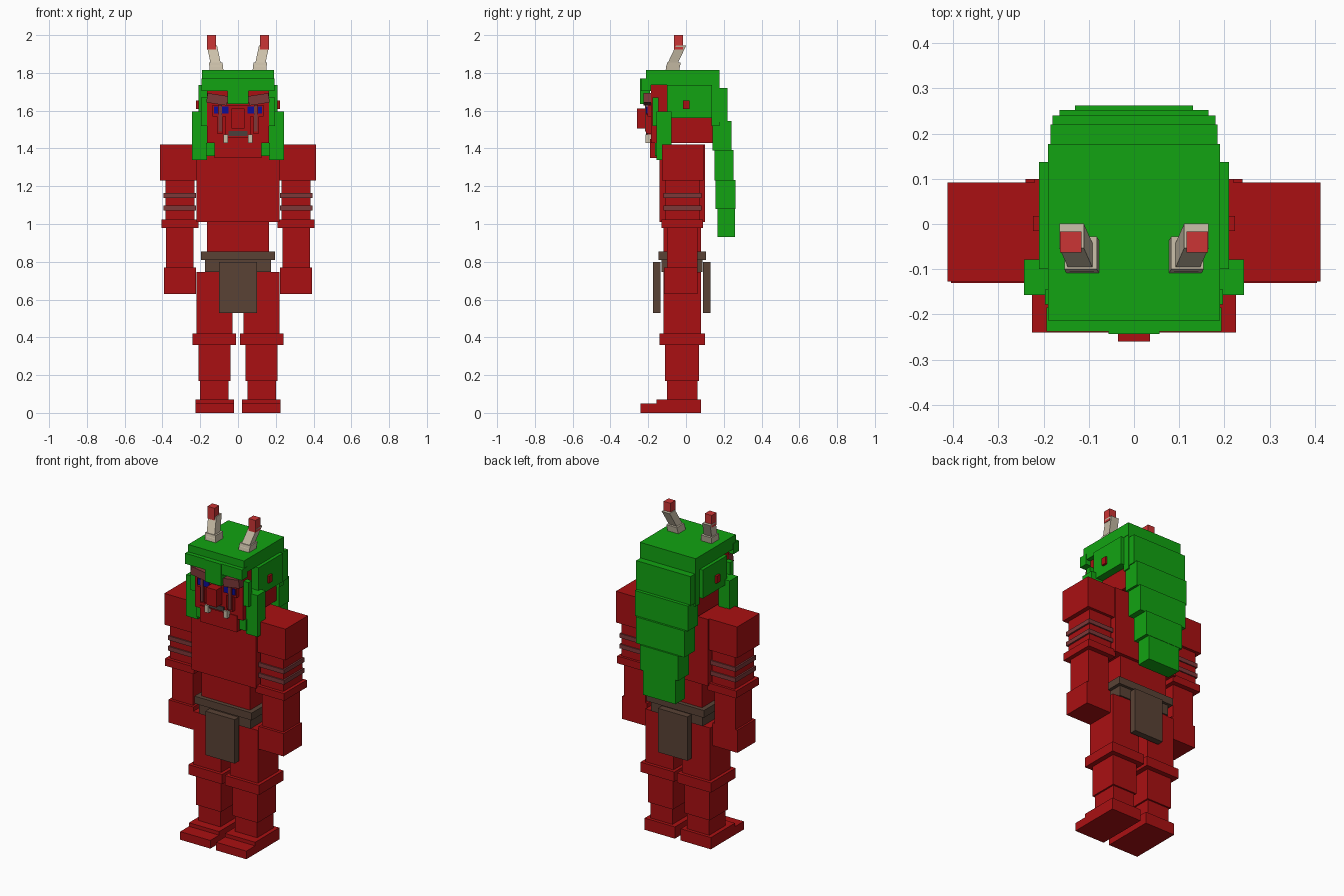
import bpy, math
from mathutils import Vector


def material(name, r, g, b):
    m = bpy.data.materials.new(name)
    m.diffuse_color = (r, g, b, 1)
    return m


RED = material("red skin", 0.40, 0.005, 0.006)
GREEN = material("green hair", 0.006, 0.37, 0.006)
BROWN = material("brown cloth", 0.10, 0.055, 0.036)
BONE = material("bone", 0.60, 0.53, 0.40)
TIP = material("horn tip red", 0.60, 0.035, 0.035)
BLUE = material("blue eye", 0.004, 0.004, 0.32)
STRIPE = material("war paint", 0.20, 0.04, 0.04)
MOUTH = material("dark mouth", 0.07, 0.05, 0.045)


def cuboid(name, center, size, mat, rot=None):
    bpy.ops.mesh.primitive_cube_add(size=1, location=center)
    o = bpy.context.object
    o.name = name
    o.scale = size
    if rot:
        o.rotation_euler = rot
    o.data.materials.append(mat)
    return o


def box(name, x, y, z, mat, rot=None):
    """Box from (min, max) ranges."""
    c = [(a + b) / 2 for a, b in (x, y, z)]
    return cuboid(name, c, [b - a for a, b in (x, y, z)], mat, rot)


def mid(name, w, y, z, mat):
    """Box centred on x = 0 with half width w."""
    return box(name, (-w, w), y, z, mat)


def pair(name, x, y, z, mat, tilt=0):
    """Left and right copies; tilt turns the box about y."""
    for s, side in ((1, "left"), (-1, "right")):
        xr = tuple(sorted((s * x[0], s * x[1])))
        box(f"{name}_{side}", xr, y, z, mat, (0, s * tilt, 0))


def sheared(name, lo, hi, z, half, mat):
    """Mirrored slanted prism running from lo (x, y) to hi (x, y)."""
    for s, side in ((1, "left"), (-1, "right")):
        o = cuboid(f"{name}_{side}", (0, 0, 0), (1, 1, 1), mat)
        for v in o.data.vertices:
            c = hi if v.co.z > 0 else lo
            v.co = Vector((s * c[0] + math.copysign(half, v.co.x),
                           c[1] + math.copysign(half, v.co.y),
                           z[1] if v.co.z > 0 else z[0]))


# Torso, belt and loincloth
mid("chest", 0.22, (-0.14, 0.10), (1.01, 1.42), RED)
mid("waist", 0.165, (-0.12, 0.08), (0.745, 1.01), RED)
mid("belt", 0.195, (-0.145, 0.105), (0.81, 0.855), BROWN)
mid("belt_lower", 0.175, (-0.13, 0.088), (0.747, 0.81), BROWN)
mid("loincloth_front", 0.10, (-0.175, -0.135), (0.53, 0.80), BROWN)
mid("loincloth_back", 0.10, (0.09, 0.13), (0.53, 0.80), BROWN)

# Arms
pair("shoulder", (0.22, 0.412), (-0.127, 0.092), (1.23, 1.422), RED)
pair("upper_arm", (0.23, 0.385), (-0.11, 0.075), (1.02, 1.23), RED)
for i, z in enumerate((1.15, 1.085)):
    pair(f"arm_band_{i}", (0.223, 0.395), (-0.118, 0.082), (z - 0.013, z + 0.013), STRIPE)
pair("elbow", (0.21, 0.405), (-0.13, 0.09), (0.98, 1.025), RED)
pair("forearm", (0.235, 0.38), (-0.10, 0.06), (0.77, 0.98), RED)
pair("hand", (0.222, 0.392), (-0.117, 0.06), (0.63, 0.77), RED)

# Legs
pair("thigh", (0.03, 0.22), (-0.12, 0.08), (0.42, 0.745), RED)
pair("knee", (0.01, 0.24), (-0.14, 0.10), (0.36, 0.42), RED)
pair("shin", (0.04, 0.21), (-0.11, 0.07), (0.17, 0.36), RED)
pair("ankle", (0.05, 0.20), (-0.10, 0.06), (0.07, 0.17), RED)
pair("foot", (0.02, 0.225), (-0.155, 0.08), (0, 0.072), RED)
pair("toes", (0.02, 0.225), (-0.24, -0.155), (0, 0.05), RED)

# Head and face
mid("head", 0.163, (-0.185, 0.14), (1.43, 1.74), RED)
mid("chin", 0.125, (-0.19, -0.09), (1.35, 1.45), RED)
mid("muzzle", 0.065, (-0.205, -0.185), (1.49, 1.63), RED)
mid("nose", 0.035, (-0.26, -0.185), (1.505, 1.612), RED)
mid("mouth", 0.05, (-0.212, -0.204), (1.465, 1.492), MOUTH)
mid("lip", 0.07, (-0.205, -0.185), (1.455, 1.49), RED)
pair("tusk", (0.052, 0.076), (-0.215, -0.185), (1.43, 1.475), BONE)
pair("eye", (0.05, 0.09), (-0.212, -0.204), (1.585, 1.622), BLUE)
pair("eye_corner", (0.107, 0.128), (-0.212, -0.204), (1.585, 1.622), BLUE)
pair("eye_socket", (0.048, 0.135), (-0.205, -0.185), (1.57, 1.63), RED)
pair("cheek_paint", (0.086, 0.104), (-0.218, -0.21), (1.49, 1.63), STRIPE)
pair("cheek", (0.08, 0.11), (-0.211, -0.185), (1.48, 1.58), RED)
pair("brow", (0.055, 0.165), (-0.225, -0.185), (1.635, 1.685), STRIPE, -0.15)
pair("ear", (0.16, 0.223), (-0.015, 0.018), (1.61, 1.655), RED)

# Hair cap, fringe and side hair
mid("hair_cap", 0.19, (-0.213, 0.177), (1.735, 1.815), GREEN)
mid("hair_back_panel", 0.188, (0.135, 0.177), (1.52, 1.74), GREEN)
mid("fringe_middle", 0.056, (-0.243, -0.19), (1.635, 1.77), GREEN)
pair("fringe_side", (0.056, 0.193), (-0.238, -0.185), (1.705, 1.77), GREEN)
pair("hair_side", (0.16, 0.21), (-0.10, 0.137), (1.56, 1.735), GREEN)
pair("temple_lock", (0.16, 0.197), (-0.178, -0.145), (1.52, 1.67), GREEN)
pair("long_lock", (0.165, 0.243), (-0.157, -0.078), (1.34, 1.595), GREEN)
pair("lock_end", (0.125, 0.17), (-0.165, -0.10), (1.36, 1.43), GREEN)

# Mane stepping down the back: half width, y range, z range
mane = [(0.185, 0.135, 0.22, 1.54, 1.72), (0.18, 0.14, 0.24, 1.39, 1.545),
        (0.165, 0.15, 0.252, 1.23, 1.392), (0.13, 0.157, 0.262, 1.08, 1.232),
        (0.11, 0.168, 0.26, 0.93, 1.082)]
for i, (w, y0, y1, z0, z1) in enumerate(mane):
    mid(f"mane_{i}", w, (y0, y1), (z0, z1), GREEN)

# Horns
sheared("horn_base", (0.113, -0.073), (0.118, -0.064), (1.81, 1.855), 0.036, BONE)
sheared("horn_shaft", (0.115, -0.078), (0.138, -0.026), (1.835, 1.945), 0.027, BONE)
sheared("horn_tip", (0.14, -0.04), (0.14, -0.04), (1.925, 2.0), 0.0235, TIP)
